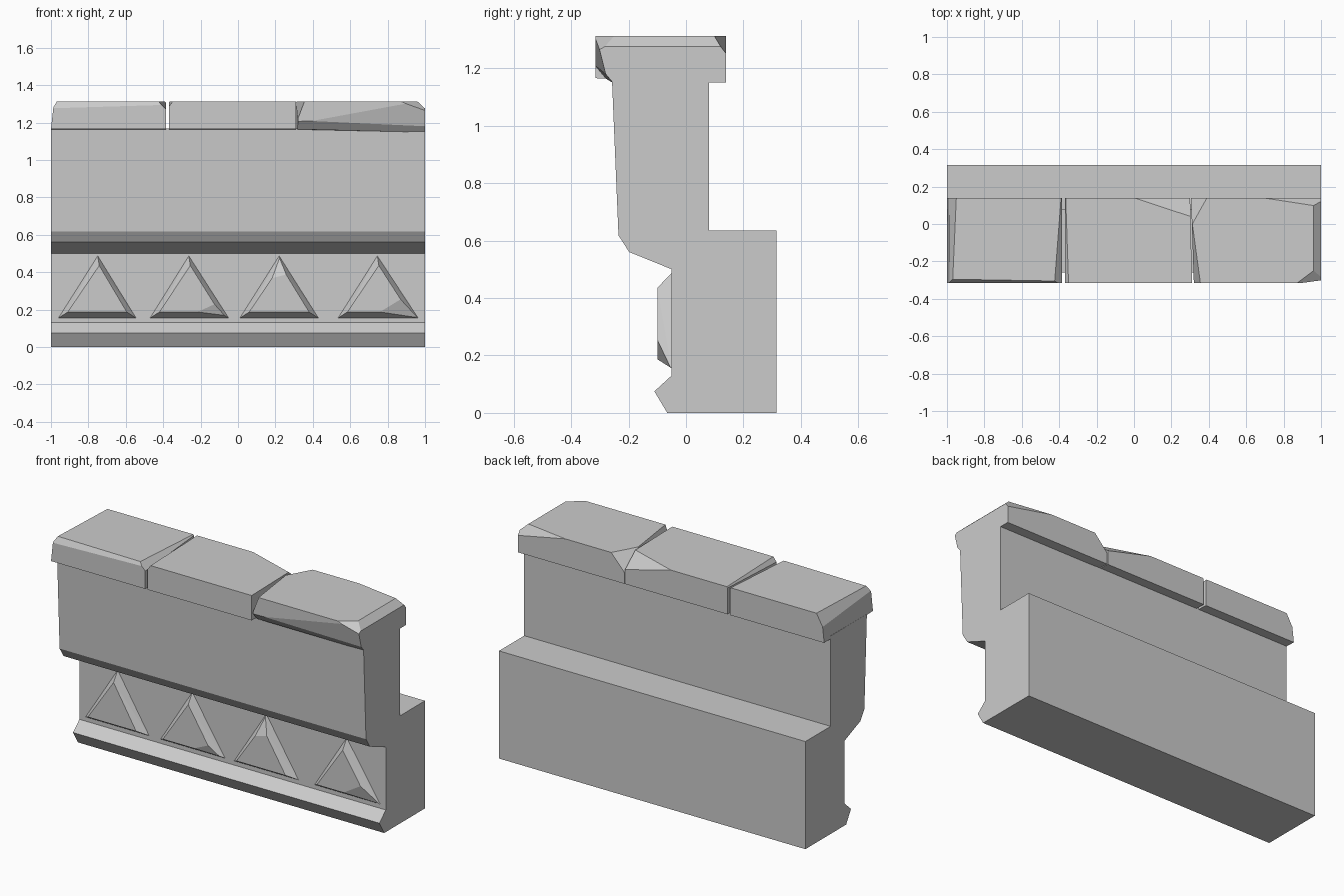
import bpy, bmesh
from mathutils import Vector

if "Cube" in bpy.data.objects:
    bpy.data.objects.remove(bpy.data.objects["Cube"])


def finish(bm, name):
    bmesh.ops.recalc_face_normals(bm, faces=bm.faces[:])
    me = bpy.data.meshes.new(name)
    bm.to_mesh(me)
    bm.free()
    ob = bpy.data.objects.new(name, me)
    bpy.context.collection.objects.link(ob)
    return ob


def chipped_hull(name, points, chips):
    """Convex block from its corners, with flat chips sliced off by 3-point planes."""
    bm = bmesh.new()
    for p in points:
        bm.verts.new(p)
    bmesh.ops.convex_hull(bm, input=bm.verts[:])
    bmesh.ops.dissolve_limit(bm, angle_limit=0.005, verts=bm.verts[:], edges=bm.edges[:])
    centre = sum((Vector(p) for p in points), Vector()) / len(points)
    for chip in chips:
        a, b, c = map(Vector, chip)
        n = (b - a).cross(c - a).normalized()
        if n.dot(centre - a) > 0:
            n = -n
        bmesh.ops.bisect_plane(bm, geom=bm.verts[:] + bm.edges[:] + bm.faces[:], dist=1e-5,
                               plane_co=a, plane_no=n, clear_outer=True)
        rim = [e for e in bm.edges if e.is_boundary]
        if rim:
            bmesh.ops.holes_fill(bm, edges=rim, sides=0)
    return finish(bm, name)


# Wall body: (y, z) profile extruded along x
profile = [(-0.065, 0), (-0.11, 0.075), (-0.05, 0.13), (-0.05, 0.5), (-0.198, 0.56),
           (-0.235, 0.618), (-0.258, 1.168), (0.08, 1.168), (0.08, 0.635),
           (0.315, 0.635), (0.315, 0)]
bm = bmesh.new()
face = bm.faces.new([bm.verts.new((-1, y, z)) for y, z in profile])
ext = bmesh.ops.extrude_face_region(bm, geom=[face])
bmesh.ops.translate(bm, vec=(2, 0, 0),
                    verts=[v for v in ext["geom"] if isinstance(v, bmesh.types.BMVert)])
finish(bm, "wall_body")

# Capping stones
F, B, T = -0.315, 0.14, 1.312


def stone(name, left, right, front_z, chips):
    """left / right give (front x, back x); front_z gives underside height at each front corner."""
    pts = []
    for (xf, xb), z in ((left, front_z[0]), (right, front_z[1])):
        pts += [(xf, F, z), (xf, F, T), (xb, B, 1.15), (xb, B, T)]
    chipped_hull(name, pts, chips)


stone("cap_stone_left", (-1, -1), (-0.385, -0.385), (1.165, 1.165), [
    [(-1, F, 1.165), (-1, B, 1.15), (-0.985, 0, 1.29)],
    [(-0.97, F, T), (-0.95, B, T), (-0.988, F, 1.28)],
    [(-0.425, F, T), (-0.39, B, T), (-0.385, F, 1.27)],
    [(-1, -0.295, T), (-0.4, -0.305, T), (-0.7, F, 1.285)]])
stone("cap_stone_middle", (-0.37, -0.37), (0.31, 0.3), (1.165, 1.165), [
    [(-0.35, F, T), (-0.365, B, T), (-0.37, F, 1.285)],
    [(0, B, T), (0.303, 0.04, T), (0.3, B, 1.235)]])
stone("cap_stone_right", (0.32, 0.305), (1, 1), (1.165, 1.15), [
    [(0.39, B, T), (0.312, 0, T), (0.307, B, 1.22)],
    [(0.312, 0, T), (0.355, F, T), (0.32, F, 1.22)],
    [(0.96, F, T), (0.96, B, T), (1, 0, 1.275)],
    [(0.69, B, T), (0.95, 0.1, T), (1, B, 1.25)],
    [(0.88, -0.31, T), (0.96, -0.25, T), (1, -0.305, 1.262)],
    [(0.35, F, 1.2), (1, -0.28, 1.18), (1, -0.305, 1.28)],
    [(0.31, -0.314, 1.205), (1, -0.28, 1.18), (1, -0.255, 1.15)]])

# Raised triangular studs along the front
studs = [(-0.96, -0.75, -0.545, []),
         (-0.47, -0.263, -0.05, [[(-0.21, -0.1, 0.19), (-0.1, -0.1, 0.24), (-0.09, -0.075, 0.17)]]),
         (0.01, 0.22, 0.43, [[(0.19, -0.1, 0.37), (0.25, -0.1, 0.385), (0.22, -0.06, 0.478)]]),
         (0.535, 0.745, 0.963, [[(0.78, -0.1, 0.2), (0.87, -0.1, 0.255), (0.935, -0.062, 0.17)]])]
for i, (xl, xa, xr, chips) in enumerate(studs):
    pts = [(xl, -0.05, 0.155), (xr, -0.05, 0.155), (xa, -0.05, 0.487),
           (xl, -0.04, 0.155), (xr, -0.04, 0.155), (xa, -0.04, 0.487),
           (xl + 0.05, -0.1, 0.187), (xr - 0.05, -0.1, 0.187), (xa + 0.008, -0.1, 0.435)]
    chipped_hull(f"triangle_stud_{i + 1}", pts, chips)
